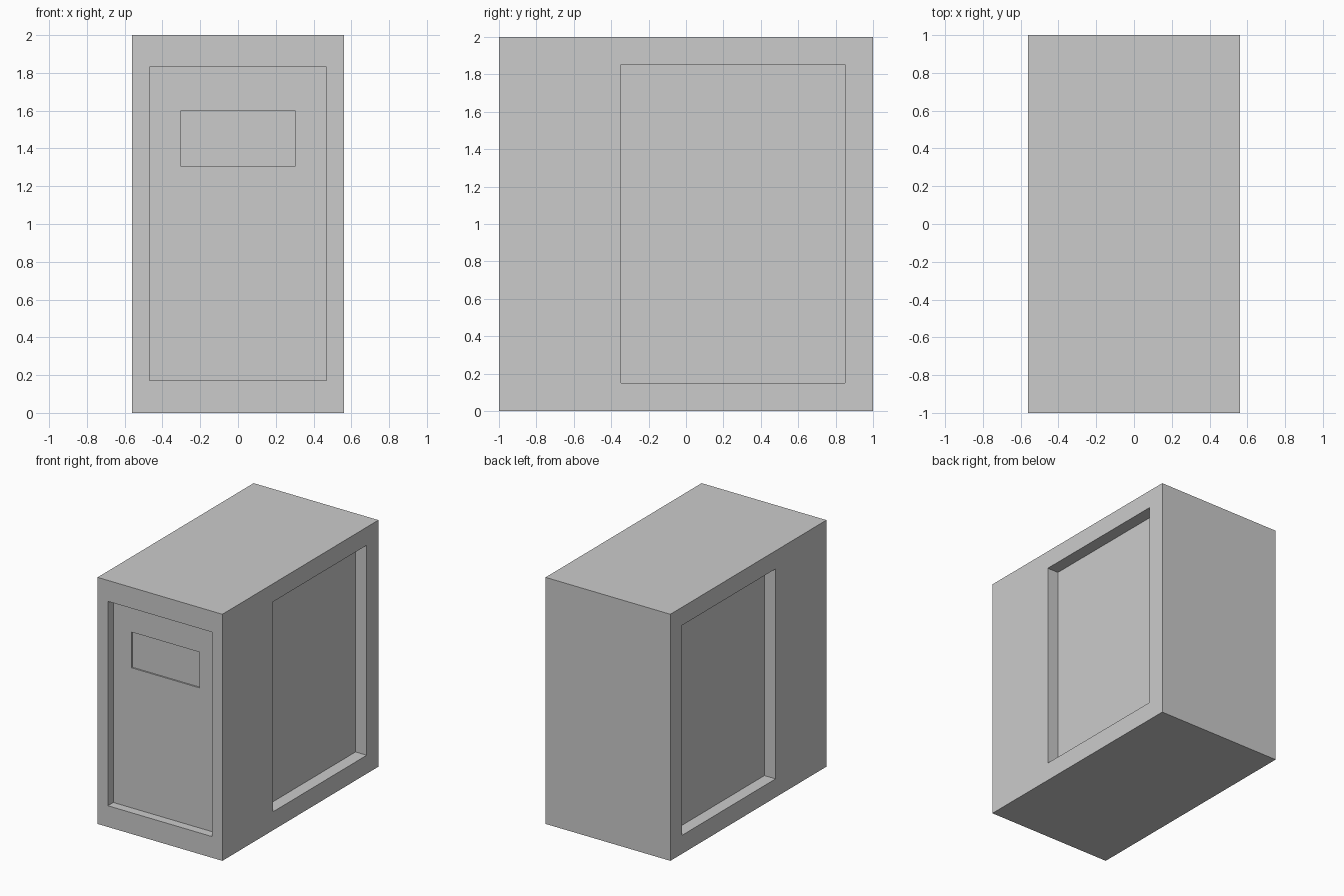
import bpy

if "Cube" in bpy.data.objects:
    bpy.data.objects.remove(bpy.data.objects["Cube"])


def box(name, lo, hi):
    """Axis-aligned box between two corners."""
    centre = [(a + b) / 2 for a, b in zip(lo, hi)]
    bpy.ops.mesh.primitive_cube_add(size=1, location=centre)
    obj = bpy.context.object
    obj.name = name
    obj.scale = [b - a for a, b in zip(lo, hi)]
    bpy.ops.object.transform_apply(location=True, rotation=False, scale=True)
    return obj


def carve(target, name, lo, hi):
    """Cut a rectangular recess and discard the cutter."""
    cutter = box(name, lo, hi)
    cutter.hide_render = True
    mod = target.modifiers.new(name, 'BOOLEAN')
    mod.operation = 'DIFFERENCE'
    mod.solver = 'EXACT'
    mod.object = cutter
    bpy.context.view_layer.objects.active = target
    bpy.ops.object.modifier_apply(modifier=mod.name)
    bpy.data.objects.remove(cutter)


W = 0.56  # half width

# Main cabinet block
body = box("cabinet_body", (-W, -1, 0), (W, 1, 2))

# Front panel recess, with a shallow window set into it
carve(body, "front_recess", (-0.468, -1.1, 0.172), (0.468, -0.93, 1.83))
carve(body, "window_recess", (-0.304, -1.1, 1.308), (0.304, -0.918, 1.598))

# Matching side panel recesses
for side in (-1, 1):
    xs = sorted((side * (W - 0.1), side * (W + 0.1)))
    carve(body, "side_recess", (xs[0], -0.348, 0.15), (xs[1], 0.85, 1.853))
